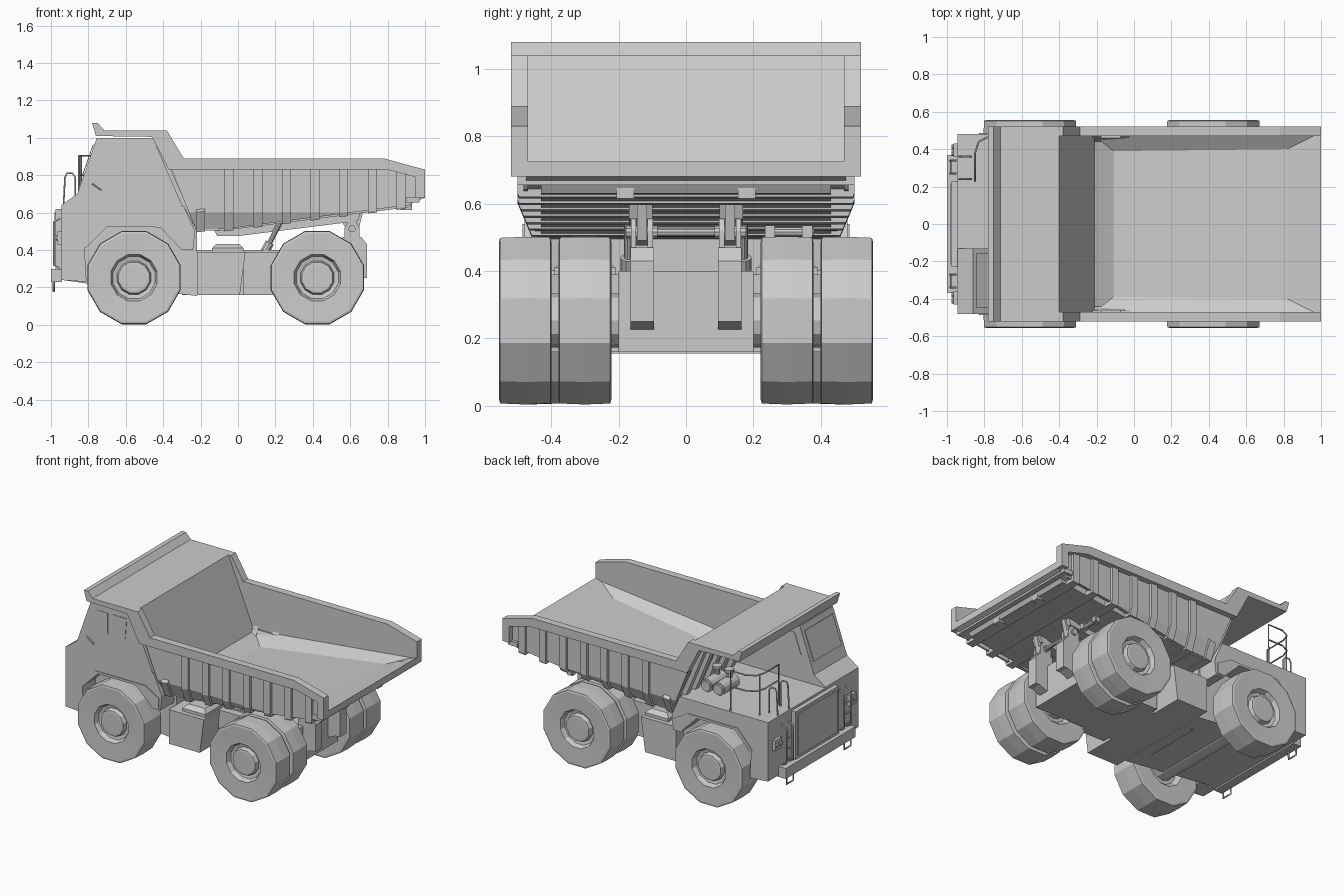
import bpy, bmesh, math
from mathutils import Vector


def mesh(name, verts, faces):
    me = bpy.data.meshes.new(name)
    bm = bmesh.new()
    vs = [bm.verts.new(v) for v in verts]
    for f in faces:
        bm.faces.new([vs[i] for i in f])
    bmesh.ops.recalc_face_normals(bm, faces=bm.faces[:])
    bm.to_mesh(me)
    bm.free()
    ob = bpy.data.objects.new(name, me)
    bpy.context.collection.objects.link(ob)
    return ob


def loft(name, rings):
    n = len(rings[0])
    faces = [(k * n + i, k * n + (i + 1) % n, (k + 1) * n + (i + 1) % n, (k + 1) * n + i)
             for k in range(len(rings) - 1) for i in range(n)]
    faces += [tuple(range(n)), tuple(range((len(rings) - 1) * n, len(rings) * n))]
    return mesh(name, [v for r in rings for v in r], faces)


def prism(name, pts, y0, y1):
    """Side profile (x, z) extruded across y."""
    return loft(name, [[(x, y, z) for x, z in pts] for y in (y0, y1)])


def cross(name, pts, x0, x1, dz=0.0):
    """Cross-section (y, z) extruded along x."""
    return loft(name, [[(x0, y, z) for y, z in pts], [(x1, y, z + dz) for y, z in pts]])


def box(name, x0, x1, y0, y1, z0, z1):
    return prism(name, [(x0, z0), (x1, z0), (x1, z1), (x0, z1)], y0, y1)


def rod(name, a, b, r, n=10):
    a, b = Vector(a), Vector(b)
    q = (b - a).to_track_quat('Z', 'Y')
    ring = [q @ Vector((r * math.cos(t), r * math.sin(t), 0))
            for t in (2 * math.pi * i / n for i in range(n))]
    return loft(name, [[a + v for v in ring], [b + v for v in ring]])


def rail(name, pts, r=0.005):
    cu = bpy.data.curves.new(name, 'CURVE')
    cu.dimensions = '3D'
    cu.bevel_depth, cu.bevel_resolution, cu.use_fill_caps = r, 1, True
    sp = cu.splines.new('POLY')
    sp.points.add(len(pts) - 1)
    for p, c in zip(sp.points, pts):
        p.co = (*c, 1)
    ob = bpy.data.objects.new(name, cu)
    bpy.context.collection.objects.link(ob)


def wheel(name, x, y_in, y_out):
    s, w = math.copysign(1, y_out), abs(y_out - y_in)
    prof = [(.10, .03), (.125, 0), (.235, 0), (.246, .003), (.249, w * .5),
            (.246, w - .003), (.235, w), (.124, w - .004), (.112, w - .035), (.09, w - .04),
            (.082, w - .012), (.07, w - .01)]
    k = 1 / math.cos(math.pi / 12)
    loft(name, [[(x + r * k * math.cos(t), y_in + s * d, .2525 + r * k * math.sin(t))
                 for t in (math.pi / 12 + math.pi / 6 * i for i in range(12))] for r, d in prof])


# Wheels: single front, dual rear, with axles
for s, side in ((-1, "right"), (1, "left")):
    wheel("front_wheel_" + side, -.556, s * .37, s * .555)
    wheel("rear_outer_wheel_" + side, .424, s * .40, s * .555)
    wheel("rear_inner_wheel_" + side, .424, s * .222, s * .378)
for n, x in (("front_axle", -.556), ("rear_axle", .424)):
    rod(n, (x, -.45, .2525), (x, .45, .2525), .08, 12)

# Chassis
prism("chassis_frame", [(-.3, .16), (.60, .16), (.60, .40), (-.3, .40)], -.2, .2)
prism("engine_bay", [(-.94, .24), (-.8, .22), (-.22, .155), (-.22, .5), (-.28, .62), (-.94, .62)], -.34, .34)
for s in (-1, 1):
    # Side tank with tapered cap
    prism("side_tank", [(-.22, .16), (.01, .16), (.04, .39), (-.22, .39)], s * .19, s * .42)
    loft("tank_cap", [[(x, s * y, z) for x, y in ((-.055 - a, .3 - b), (-.055 + a, .3 - b),
         (-.055 + a, .3 + b), (-.055 - a, .3 + b))] for z, a, b in ((.385, .085, .09), (.41, .085, .09), (.433, .06, .06))])
    box("frame_outrigger", .03, .22, s * .19, s * .25, .16, .39)
    # Tipping hinge at the rear
    y0, y1 = s * .095, s * .165
    prism("hinge_bracket", [(.56, .21), (.66, .25), (.69, .25), (.69, .43), (.66, .47), (.56, .47)], y0, y1)
    for y in (.098, .148):
        prism("hinge_cheek", [(.57, .45), (.65, .45), (.65, .52), (.63, .555), (.59, .555), (.57, .52)],
              s * y, s * (y + .016))
    prism("hinge_lug", [(.59, .49), (.64, .49), (.67, .61), (.53, .60)], s * .116, s * .146)
    rod("hinge_pin", (.61, s * .085, .515), (.61, s * .178, .515), .02)
    # Hoist cylinders
    rod("hoist_cylinder", (.10, s * .17, .31), (.17, s * .17, .44), .025)
    rod("hoist_piston", (.17, s * .17, .44), (.23, s * .17, .56), .014)
    box("body_stub", .87, .93, s * .18 - .026, s * .18 + .026, .615, .655)
rod("hinge_cross_tube", (.61, -.1, .515), (.61, .1, .515), .013)
rod("rear_valve", (.6, .24, .515), (.6, .38, .515), .015)
for y in (.25, .36):
    box("valve_block", .58, .62, y - .015, y + .015, .5, .535)

# Front hull with wheel arches
hull = [(-.945, .24), (-.945, .635), (-.29, .635), (-.23, .5), (-.24, .40), (-.30, .40), (-.42, .525),
        (-.70, .525), (-.82, .41), (-.81, .23)]
prism("front_hull", hull, -.48, .48)
for s in (-1, 1):
    prism("fender_trim", [(-.83, .42), (-.72, .54), (-.35, .54), (-.25, .48), (-.25, .41),
                          (-.30, .41), (-.42, .525), (-.70, .525), (-.815, .41)], s * .478, s * .486)
    box("headlight_housing", -.965, -.94, s * .36, s * .43, .43, .50)
    for y in (.378, .412):
        rod("headlight", (-.95, s * y, .465), (-.975, s * y, .465), .014)
    # Grab rails and hanging steps on the nose
    for y in (.27, .34):
        rail("grab_rail", [(-.95, s * y, .30), (-.985, s * y, .32), (-.985, s * y, .55), (-.95, s * y, .57)])
    for z in (.34, .41, .48):
        rail("nose_rung", [(-.98, s * .27, z), (-.98, s * .34, z)])
    rail("hanging_step", [(-.985, s * .27, .25), (-.985, s * .27, .18), (-.985, s * .34, .18),
                          (-.985, s * .34, .25)], .006)
box("front_bumper", -1.0, -.94, -.37, .37, .23, .30)
box("grille_surround", -.975, -.94, -.23, .23, .30, .62)
box("grille", -.982, -.97, -.21, .21, .32, .60)

# Cab with windows
cab = [(-.945, .60), (-.945, .64), (-.86, .70), (-.755, 1.0), (-.455, 1.0), (-.26, .55), (-.3, .5)]
prism("cab", cab, -.48, -.13)
for y in (-.483, -.131):
    prism("front_side_window", [(-.765, .81), (-.715, .95), (-.63, .95), (-.63, .81)], y, y + .004)
    prism("rear_side_window", [(-.60, .81), (-.60, .95), (-.49, .95), (-.50, .81)], y, y + .004)
prism("windshield", [(-.838, .775), (-.842, .776), (-.775, .966), (-.771, .965)], -.45, -.155)
rod("door_handle", (-.78, -.488, .755), (-.73, -.488, .72), .006, 6)

# Deck railings and air cleaner tanks
D = .63
rail("deck_rail", [(-.85, .23, D), (-.85, .23, .905), (-.85, .38, .905), (-.83, .44, .905), (-.77, .47, .905),
                   (-.66, .47, .905), (-.66, .47, D)])
rail("deck_mid_rail", [(-.85, .23, .80), (-.85, .38, .80), (-.83, .44, .80), (-.77, .47, .80), (-.66, .47, .80)])
rail("deck_rail_post", [(-.84, .42, D), (-.84, .42, .905)])
for y in (.24, .36):
    rail("access_loop", [(-.94, y, .5), (-.925, y, .79), (-.915, y, .81), (-.885, y, .81), (-.87, y, .79), (-.87, y, D)])
for x in (-.49, -.40):
    rod("air_cleaner", (x, .19, .69), (x, .35, .69), .043, 14)
    rod("air_cleaner_cap", (x, .35, .69), (x, .365, .69), .034, 14)
    rod("intake_stack", (x, .24, .72), (x, .24, .775), .018)
    rod("intake_hood", (x, .24, .765), (x, .24, .785), .03)


# Dump body: bottom line rises towards the rear, sides lean in below KNEE
KNEE = .60


def bottom(x):
    return max(.495, .50 + .125 * (x + .05))


for s in (-1, 1):
    prism("body_side", [(-.40, 1.03), (-.42, .99), (-.262, KNEE), (.60, KNEE), (.92, bottom(.92) + .02), (.97, .70),
                        (.99, .82), (.78, .88), (-.295, .88), (-.385, 1.03)], s * .47, s * .482)
    lower = [(-.262, KNEE), (-.225, .51), (-.05, .515), (.60, KNEE)]
    loft("body_lower_side", [[(x, s * (y - .42 * (KNEE - z)), z) for x, z in lower] for y in (.46, .482)])
    prism("body_rim", [(-.46, 1.005), (-.37, .83), (.80, .83), (.95, .79), (.95, .68), (1, .68), (1, .83),
                       (.78, .89), (-.29, .89), (-.38, 1.04), (-.46, 1.04)], s * .47, s * .52)
    # Sloped corner between floor and side
    mesh("floor_corner", [(-.21, s * .47, .585), (-.11, s * .39, .53), (.82, s * .40, .66), (.96, s * .47, .712)],
         [(0, 1, 2, 3)])
prism("body_front_wall", [(-.40, 1.04), (-.43, 1.03), (-.225, .505), (-.10, .505), (-.11, .53), (-.21, .58)], -.442, .442)
for s in (-1, 1):
    prism("front_wall_edge", [(-.40, 1.04), (-.43, 1.03), (-.25, .58), (-.21, .58)], s * .44, s * .472)
prism("body_floor", [(-.11, .53), (.82, .66), (1, .725), (1, .68), (.95, .68), (.92, .63), (-.05, .508), (-.11, .503)],
      -.43, .43)
prism("tail_floor_sides", [(.82, .655), (1, .725), (1, .68), (.95, .66), (.85, .63)], -.475, .475)
box("tail_sill", .96, 1.0, -.52, .52, .68, .70)
box("tail_under_beam", .90, .97, -.50, .50, .655, .685)
prism("canopy", [(-.78, 1.08), (-.75, 1.08), (-.715, 1.04), (-.40, 1.04), (-.42, 1.005), (-.76, 1.01)], -.52, .52)

# Wrap-around ribs
for i in range(8):
    x = -.20 + .153 * i
    zb, zt = bottom(x), .84
    k = max(KNEE, zb + .01)
    half = [(.50, zt), (.50, k), (.50 - .42 * (k - zb), zb)]
    inner = [(.42, zb + .03), (.475, k + .02), (.475, zt)]
    if i == 0:
        half[0], inner[2] = (.50, .602), (.475, .622)
    ring = half + [(-y, z) for y, z in half[::-1]] + [(-y, z) for y, z in inner[::-1]] + inner
    cross("body_rib", ring, x - .024, x + .024, .005)
# Front wall stiffeners and long underside beams
for y in (-.05, .08, .2, .32, .42):
    prism("front_wall_rib", [(-.43, 1.0), (-.46, 1.0), (-.255, .505), (-.22, .505)], y - .02, y + .02)
for s in (-1, 1):
    prism("underside_beam", [(-.13, .51), (-.11, .475), (0, .475), (.64, .555), (.66, .61)], s * .10, s * .17)
